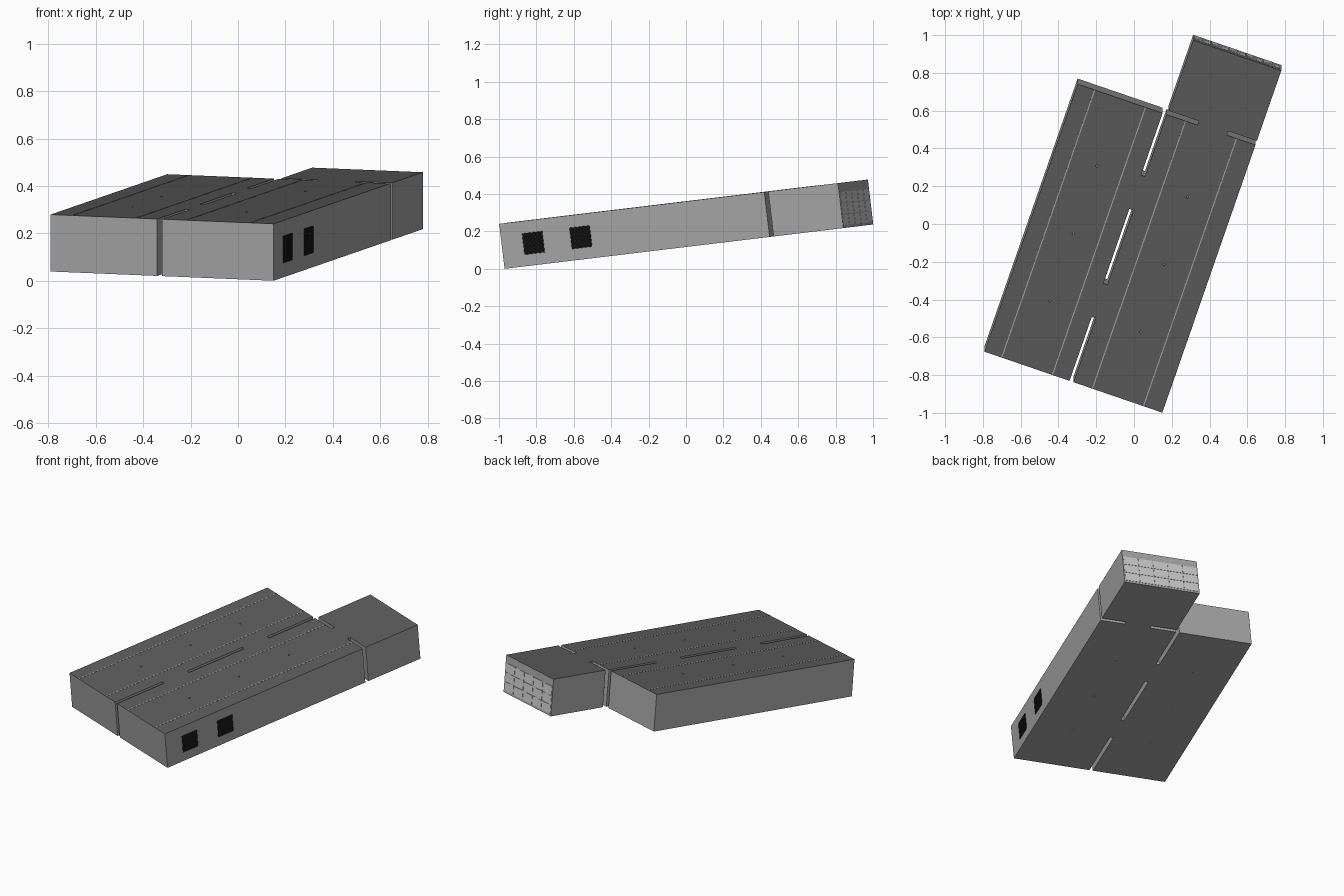
import bpy, bmesh
from mathutils import Matrix, Vector

if "Cube" in bpy.data.objects:
    bpy.data.objects.remove(bpy.data.objects["Cube"])

# Tilted frame: u = width (negative to the left), v = length, w = thickness
V = Vector((0.327, 0.94, 0.113)).normalized()
W = Vector((0, -0.12, 0.993))
W = (W - V * W.dot(V)).normalized()
U = V.cross(W)
FRAME = Matrix((U, V, W)).transposed().to_4x4()
FRAME.translation = (0.15, -0.97, 0.0)
H = 0.242


def material(name, g):
    m = bpy.data.materials.new(name)
    m.diffuse_color = (g, g, g, 1)
    m.use_nodes = True
    m.node_tree.nodes["Principled BSDF"].inputs["Base Color"].default_value = m.diffuse_color
    return m


BODY = material("mid_grey", 0.38)
DARK = material("dark_grey", 0.11)
LIGHT = material("light_grey", 0.65)
BLACK = material("black", 0.02)


def finish(name, bm, *mats):
    bmesh.ops.recalc_face_normals(bm, faces=bm.faces)
    me = bpy.data.meshes.new(name)
    bm.to_mesh(me)
    bm.free()
    for m in mats:
        me.materials.append(m)
    ob = bpy.data.objects.new(name, me)
    ob.matrix_world = FRAME
    bpy.context.collection.objects.link(ob)
    return ob


def add_box(bm, lo, hi):
    lo, hi = Vector(lo), Vector(hi)
    mat = Matrix.Translation((lo + hi) / 2) @ Matrix.Diagonal((*(hi - lo), 1))
    bmesh.ops.create_cube(bm, size=1, matrix=mat)


# Slab outline with end slots and the necked tail block
outline = [(0, 0), (0, 1.51), (-.16, 1.51), (-.16, 1.533), (0, 1.533), (0, 1.93),
           (-.494, 1.93), (-.494, 1.533), (-.325, 1.533), (-.325, 1.51),
           (-.498, 1.51), (-.498, 1.16), (-.52, 1.16), (-.52, 1.51),
           (-.996, 1.51), (-.996, 0), (-.52, 0), (-.52, .36), (-.498, .36), (-.498, 0)]
bm = bmesh.new()
face = bm.faces.new([bm.verts.new((u, v, 0)) for u, v in outline])
ext = bmesh.ops.extrude_face_region(bm, geom=[face])["geom"]
bmesh.ops.translate(bm, verts=[g for g in ext if isinstance(g, bmesh.types.BMVert)], vec=(0, 0, H))
bm.normal_update()
for f in bm.faces:
    if f.calc_center_median().z > H - 0.001:
        f.material_index = 1
slab = finish("slab", bm, BODY, DARK)

# Cutter: middle slot and six small screw holes
bm = bmesh.new()
add_box(bm, (-.52, .55, -.05), (-.498, .97, H + .05))
for u in (-.758, -.249):
    for v in (.37, .75, 1.13):
        bmesh.ops.create_cone(bm, cap_ends=True, segments=12, radius1=.006, radius2=.006,
                              depth=.4, matrix=Matrix.Translation((u, v, H / 2)))
cutter = finish("slot_cutter", bm, BODY)
cutter.hide_render = True
cutter.hide_set(True)
cut = slab.modifiers.new("slots", 'BOOLEAN')
cut.operation = 'DIFFERENCE'
cut.solver = 'EXACT'
cut.object = cutter

# Thin lengthwise lines on the top
bm = bmesh.new()
for u in (-.9, -.616, -.392, -.106):
    add_box(bm, (u - .003, 0, H - .002), (u + .003, 1.51, H + .001))
finish("top_lines", bm, BODY)

# Tiles on the back of the tail block
bm = bmesh.new()
cols, rows = 5, 3
du, dw = .484 / cols, .183 / rows
for i in range(cols):
    for j in range(rows):
        u, w = -.489 + i * du, .012 + j * dw
        add_box(bm, (u + .002, 1.928, w + .002), (u + du - .002, 1.932, w + dw - .002))
finish("tail_tiles", bm, LIGHT)

# Perforated black grilles on the right side
for k, v in enumerate((.18, .45)):
    bm = bmesh.new()
    place = Matrix.Translation((.003, v, .119)) @ Matrix(
        ((0, 0, 1, 0), (1, 0, 0, 0), (0, 1, 0, 0), (0, 0, 0, 1)))
    bmesh.ops.create_grid(bm, x_segments=12, y_segments=12, size=.057, matrix=place)
    bm.normal_update()
    holes = bm.faces[:]
    rim = [e for e in bm.edges if e.is_boundary]
    skirt = bmesh.ops.extrude_edge_only(bm, edges=rim)["geom"]
    for g in skirt:
        if isinstance(g, bmesh.types.BMVert):
            g.co.x = -.001
    bmesh.ops.inset_individual(bm, faces=holes, thickness=.0015, depth=-.002)
    finish("side_grille_%d" % (k + 1), bm, BLACK)
